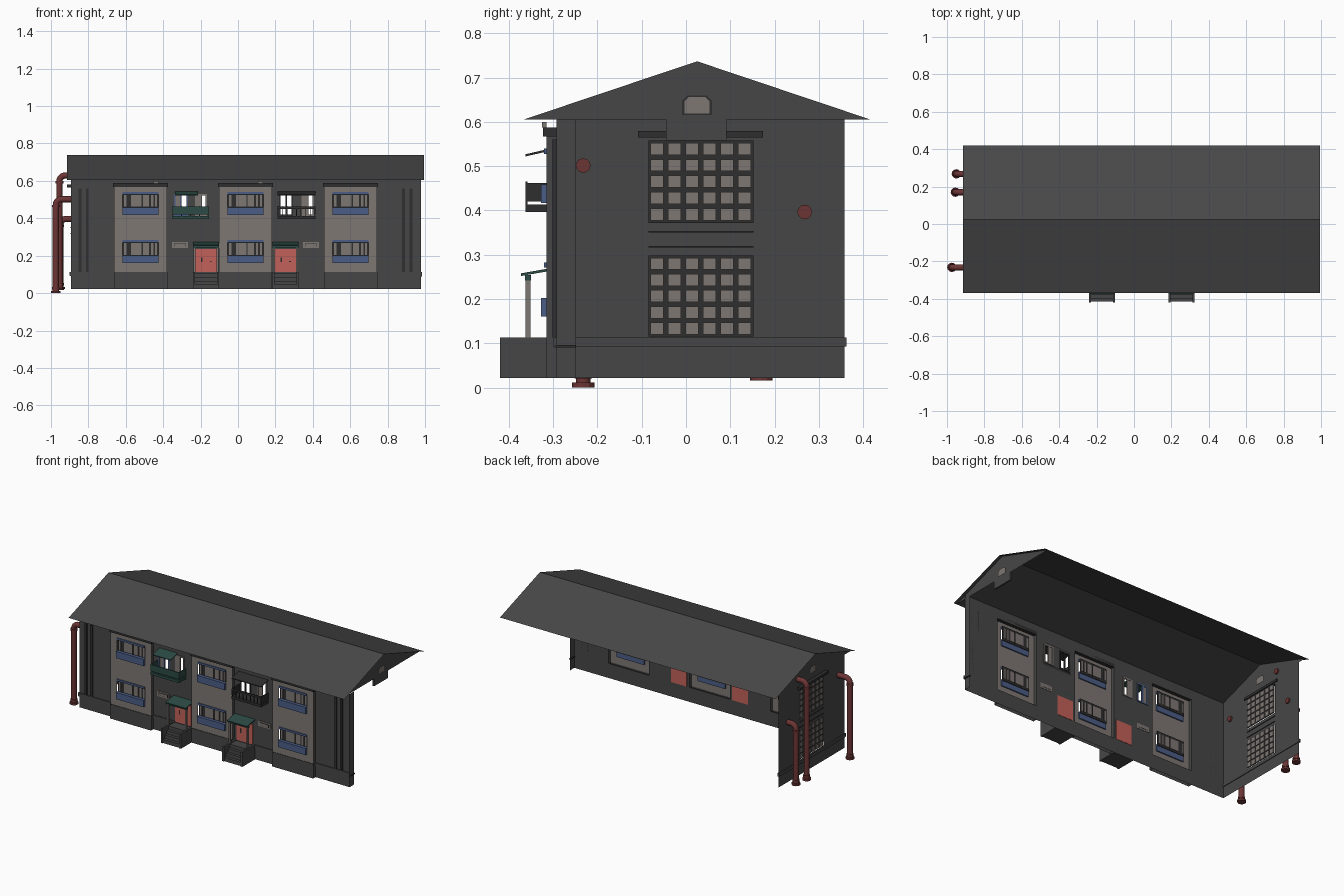
import bpy, bmesh, math
from mathutils import Vector

if "Cube" in bpy.data.objects:
    bpy.data.objects.remove(bpy.data.objects["Cube"])


def mat(name, r, g, b):
    m = bpy.data.materials.new(name)
    m.diffuse_color = (r, g, b, 1)
    m.use_nodes = True
    m.node_tree.nodes["Principled BSDF"].inputs["Base Color"].default_value = m.diffuse_color
    return m


WALL = mat("dark_grey_plaster", 0.062, 0.062, 0.062)
ROOF = mat("roof_grey", 0.065, 0.065, 0.065)
BEIGE = mat("warm_grey_panel", 0.21, 0.185, 0.17)
FRAME = mat("charcoal_frame", 0.028, 0.028, 0.028)
RED = mat("door_red", 0.55, 0.12, 0.10)
PIPE = mat("pipe_red", 0.15, 0.035, 0.035)
BLUE = mat("sill_blue", 0.07, 0.11, 0.24)
GREEN = mat("dark_green", 0.025, 0.07, 0.058)


def make(name, verts, faces, m):
    me = bpy.data.meshes.new(name)
    me.from_pydata(verts, [], faces)
    me.materials.append(m)
    ob = bpy.data.objects.new(name, me)
    bpy.context.collection.objects.link(ob)
    return ob


def box(name, x, y, z, m):
    v = [(a, b, c) for a in x for b in y for c in z]
    f = [(0, 1, 3, 2), (4, 6, 7, 5), (0, 4, 5, 1), (2, 3, 7, 6), (0, 2, 6, 4), (1, 5, 7, 3)]
    return make(name, v, f, m)


def sheet(name, u, w, place, m, holes=()):
    """Flat wall in (u, w) with rectangular holes (u0, u1, w0, w1)."""
    us = sorted({*u, *[h[i] for h in holes for i in (0, 1)]})
    ws = sorted({*w, *[h[i] for h in holes for i in (2, 3)]})
    v, f = [], []
    for a, b in zip(us, us[1:]):
        for c, d in zip(ws, ws[1:]):
            mu, mw = (a + b) / 2, (c + d) / 2
            if any(h[0] < mu < h[1] and h[2] < mw < h[3] for h in holes):
                continue
            n = len(v)
            v += [place(a, c), place(b, c), place(b, d), place(a, d)]
            f.append((n, n + 1, n + 2, n + 3))
    ob = make(name, v, f, m)
    bm = bmesh.new()
    bm.from_mesh(ob.data)
    bmesh.ops.remove_doubles(bm, verts=bm.verts, dist=1e-5)
    bm.to_mesh(ob.data)
    bm.free()
    return ob


def at_y(y):
    return lambda a, b: (a, y, b)


def at_x(x):
    return lambda a, b: (x, a, b)


YF, YB = -0.293, -0.315          # facade plane, bay plane
XL, XR = -0.893, 0.979           # wall ends
EAVE, RIDGE, YC = 0.605, 0.738, 0.025
BAYS = [-0.521, 0.04, 0.602]
BW = 0.141
DOORS = [-0.171, 0.254]
BALCONIES = [(-0.353, -0.155), (0.21, 0.415)]

# roof: two thin slopes
for name, y in (("roof_front", -0.37), ("roof_back", 0.42)):
    make(name, [(-0.915, y, EAVE), (0.995, y, EAVE), (0.995, YC, RIDGE), (-0.915, YC, RIDGE)],
         [(0, 1, 2, 3) if y < 0 else (3, 2, 1, 0)], ROOF)

# gables with small chamfered attic windows on both faces
for side, x in (("left", XL), ("right", 0.975)):
    make(side + "_gable", [(x, -0.368, EAVE), (x, 0.418, EAVE), (x, YC, RIDGE - 0.001)], [(0, 1, 2)], WALL)
    for part, s, d, m in (("frame", 1.0, 0.003, FRAME), ("glass", 0.84, 0.005, BEIGE)):
        prof = [(-0.034, -0.022), (0.034, -0.022), (0.034, 0.010), (0.022, 0.022), (-0.022, 0.022), (-0.034, 0.010)]
        v = [(x + e, YC + p * s, 0.638 + q * s) for e in (-d, d) for p, q in prof]
        make(f"{side}_attic_{part}", v, [(5, 4, 3, 2, 1, 0), (6, 7, 8, 9, 10, 11)], m)
box("right_gable_drop", (0.965, 0.975), (-0.045, 0.092), (0.558, EAVE), WALL)

# front facade, open behind the bays, doors and balcony windows
small = [(-0.353, -0.267), (0.348, 0.433)]
holes = [(c - BW, c + BW, 0.113, 0.567) for c in BAYS]
holes += [(c - 0.055, c + 0.055, 0.113, 0.236) for c in DOORS]
holes += [(a, b, 0.24, 0.273) for a, b in small]
for a, b in BALCONIES:
    holes += [(a + 0.01, a + 0.085, 0.412, 0.53), (b - 0.075, b - 0.01, 0.412, 0.53)]
sheet("front_wall", (XL, XR), (0.022, 0.63), at_y(YF), WALL, holes)
sheet("right_corner_return", (YF, -0.248), (0.022, EAVE), at_x(XR), WALL)
box("right_plinth_ledge", (XR - 0.005, XR + 0.006), (-0.297, -0.248), (0.09, 0.096), FRAME)

# corner pilasters
for x in (-0.845, -0.806, 0.885, 0.925):
    box("corner_pilaster", (x - 0.007, x + 0.007), (YF - 0.008, YF), (0.113, 0.56), FRAME)

# plinth and its ledge
box("plinth_ledge", (XL - 0.004, XR + 0.004), (YF - 0.006, YF), (0.092, 0.113), WALL)


def window(x, z0, z1):
    """Recessed window: frame, panes, blue sill apron and head strip."""
    w, zs = 0.096, z0 + 0.042
    box("window_sill_apron", (x - w, x + w), (YB - 0.012, YB + 0.008), (z0, zs), BLUE)
    box("window_head", (x - w, x + w), (YB - 0.006, YB + 0.008), (z1 - 0.012, z1), BLUE)
    box("window_frame", (x - w, x + w), (YB + 0.009, YB + 0.013), (zs - 0.01, z1), FRAME)
    for a, b in ((-0.088, -0.076), (-0.052, 0.046), (0.056, 0.068), (0.078, 0.088)):
        box("window_pane", (x + a, x + b), (YB + 0.006, YB + 0.016), (zs + 0.003, z1 - 0.015), BEIGE)
    box("window_mullion", (x + 0.006, x + 0.012), (YB + 0.004, YB + 0.018), (zs, z1 - 0.01), FRAME)


# projecting bays
for c in BAYS:
    a, b = c - BW, c + BW
    hs = [(c - 0.096, c + 0.096, z0, z1) for z0, z1 in ((0.16, 0.283), (0.417, 0.54))]
    sheet("bay_panel", (a, b), (0.113, 0.567), at_y(YB), BEIGE, hs)
    for x in (a, b):
        sheet("bay_side", (YB, YF), (0.022, 0.567), at_x(x), WALL)
    box("bay_cap", (a - 0.006, b + 0.006), (YB - 0.008, YF), (0.567, 0.588), FRAME)
    sheet("bay_plinth", (a - 0.002, b + 0.002), (0.022, 0.113), at_y(YB - 0.002), WALL)
    for h in hs:
        window(c, h[2], h[3])
for x in (-0.44, 0.12):
    box("cap_vent", (x - 0.012, x + 0.014), (YB - 0.01, YB), (0.588, 0.6), BEIGE)

# small stair windows
for a, b in small:
    box("stair_window_frame", (a, b), (YF - 0.006, YF + 0.002), (0.24, 0.273), BEIGE)
    box("stair_window_glass", (a + 0.01, b - 0.01), (YF - 0.008, YF), (0.248, 0.265), FRAME)
    box("stair_window_pane", (a + 0.013, b - 0.013), (YF - 0.009, YF + 0.004), (0.25, 0.263), BEIGE)

# entrances: door, canopy on posts, stair block
for c in DOORS:
    box("door_leaf", (c - 0.055, c + 0.055), (YF - 0.006, YF + 0.002), (0.113, 0.236), RED)
    box("door_handle", (c + 0.02, c + 0.03), (YF - 0.014, YF - 0.006), (0.165, 0.172), FRAME)
    box("door_plate", (c - 0.028, c - 0.02), (YF - 0.009, YF - 0.006), (0.165, 0.19), FRAME)
    a, b = c - 0.07, c + 0.07
    v = [(x, y, z + t) for x in (a, b) for y, z in ((-0.373, 0.252), (YF, 0.266)) for t in (0, 0.006)]
    make("door_canopy", v, [(0, 1, 3, 2), (4, 6, 7, 5), (0, 4, 5, 1), (2, 3, 7, 6), (0, 2, 6, 4), (1, 5, 7, 3)], GREEN)
    box("canopy_beam", (a, b), (-0.364, -0.35), (0.242, 0.254), GREEN)
    for x in (a + 0.008, b - 0.008):
        box("canopy_post", (x - 0.005, x + 0.005), (-0.362, -0.351), (0.113, 0.25), BEIGE)
    for x in (a, b - 0.012):
        box("stair_cheek", (x, x + 0.012), (-0.42, YF), (0.022, 0.113), WALL)
    for i in range(4):
        box("stair_step", (a + 0.012, b - 0.012), (-0.415 + i * 0.018, YF), (0.022, 0.045 + i * 0.021), WALL)

# balconies: green solid parapet, then an open dark one
for i, (a, b) in enumerate(BALCONIES):
    m = GREEN if i == 0 else FRAME
    box("balcony_slab", (a, b), (-0.363, YF), (0.397, 0.413), m)
    lo, hi = (0.42, 0.462) if i == 0 else (0.45, 0.462)
    box("balcony_front", (a, b), (-0.363, -0.357), (lo, hi), m)
    for x in (a, b - 0.005):
        box("balcony_side", (x, x + 0.005), (-0.363, YF), (0.42, 0.462), m)
    for k in range(5 if i == 0 else 9):
        x = a + 0.004 + (b - a - 0.008) * k / (4 if i == 0 else 8)
        box("balcony_bar", (x - 0.002, x + 0.002), (-0.362, -0.358), (0.41, 0.465), m)
    a2, b2 = (a + 0.015, a + 0.14) if i == 0 else (a, b)
    v = [(x, y, z + t) for x in (a2, b2) for y, z in ((-0.363, 0.522), (YF, 0.538)) for t in (0, 0.005)]
    make("balcony_canopy", v, [(0, 1, 3, 2), (4, 6, 7, 5), (0, 4, 5, 1), (2, 3, 7, 6), (0, 2, 6, 4), (1, 5, 7, 3)], m)
    # windows behind
    for u0, u1, fm in ((a + 0.01, a + 0.085, BLUE if i == 0 else FRAME), (b - 0.075, b - 0.01, BEIGE)):
        mid = (u0 + u1) / 2
        for x in (u0, mid - 0.004, u1 - 0.008):
            box("balcony_window_stile", (x, x + 0.008), (YF - 0.004, YF + 0.004), (0.412, 0.53), fm)
        for z in (0.412, 0.522):
            box("balcony_window_rail", (u0, u1), (YF - 0.004, YF + 0.004), (z, z + 0.008), fm)
        if i == 0 or fm == BEIGE:
            box("balcony_window_glass", (u0, mid), (YF - 0.001, YF + 0.001), (0.42, 0.522), BEIGE)

# left end wall with two fields of glass blocks
fields = [(-0.085, 0.152, 0.115, 0.298), (-0.085, 0.152, 0.372, 0.558)]
sheet("left_wall", (YF, 0.358), (0.022, EAVE), at_x(XL), WALL, fields)
for y0, y1, z0, z1 in fields:
    sheet("glass_block_mortar", (y0, y1), (z0, z1), at_x(XL + 0.004), FRAME)
    py, pz = (y1 - y0) / 6, (z1 - z0) / 5
    for r in range(5):
        for k in range(6):
            y, z = y0 + (k + 0.5) * py, z0 + (r + 0.5) * pz
            box("glass_block", (XL - 0.001, XL + 0.008), (y - 0.0145, y + 0.0145), (z - 0.0135, z + 0.0135), BEIGE)
for z in (0.318, 0.352):
    box("spandrel_line", (XL - 0.004, XL + 0.004), (-0.085, 0.152), (z - 0.002, z + 0.002), FRAME)
box("left_window_ledge", (-0.915, XL + 0.006), (-0.108, 0.174), (0.565, 0.58), FRAME)
box("left_plinth_ledge", (XL - 0.008, XL + 0.004), (-0.297, 0.363), (0.093, 0.113), WALL)

# external pipes: vertical, quarter bend, horizontal into the wall
R = 0.0165


def pipe(name, x, y, z0, top):
    bend, end = 0.03, XL + 0.01
    zc = top - R
    pts = [(x, y, z0)]
    for i in range(6):
        t = math.pi / 2 * i / 5
        pts.append((x + bend * (1 - math.cos(t)), y, zc - bend + bend * math.sin(t)))
    pts.append((end, y, zc))
    rings = []
    n = 12
    for i, p in enumerate(pts):
        d = Vector(pts[min(i + 1, len(pts) - 1)]) - Vector(pts[max(i - 1, 0)])
        if i in (0, len(pts) - 1):
            d = Vector((0, 0, 1)) if i == 0 else Vector((1, 0, 0))
        d.normalize()
        side = Vector((0, 1, 0))
        up = d.cross(side)
        rings += [tuple(Vector(p) + R * (math.cos(2 * math.pi * k / n) * side + math.sin(2 * math.pi * k / n) * up))
                  for k in range(n)]
    f = [(i * n + k, i * n + (k + 1) % n, (i + 1) * n + (k + 1) % n, (i + 1) * n + k)
         for i in range(len(pts) - 1) for k in range(n)]
    f += [tuple(range(n))[::-1], tuple((len(pts) - 1) * n + k for k in range(n))]
    ob = make(name, rings, f, PIPE)
    bpy.context.view_layer.objects.active = ob
    ob.select_set(True)
    bpy.ops.object.shade_smooth_by_angle(angle=math.radians(40))
    ob.select_set(False)
    for z, r, h in ((z0, 0.025, 0.012), (z0 + 0.02, 0.02, 0.012), (zc - bend - 0.012, 0.021, 0.012)):
        v = [(x + r * math.cos(2 * math.pi * k / n), y + r * math.sin(2 * math.pi * k / n), z + e)
             for e in (0, h) for k in range(n)]
        f = [(k, (k + 1) % n, n + (k + 1) % n, n + k) for k in range(n)]
        f += [tuple(range(n))[::-1], tuple(range(n, 2 * n))]
        make(name + "_flange", v, f, PIPE)


pipe("pipe_front", -0.974, -0.232, 0.0, 0.518)
pipe("pipe_middle", -0.955, 0.17, 0.016, 0.645)
pipe("pipe_back", -0.95, 0.268, 0.022, 0.413)
